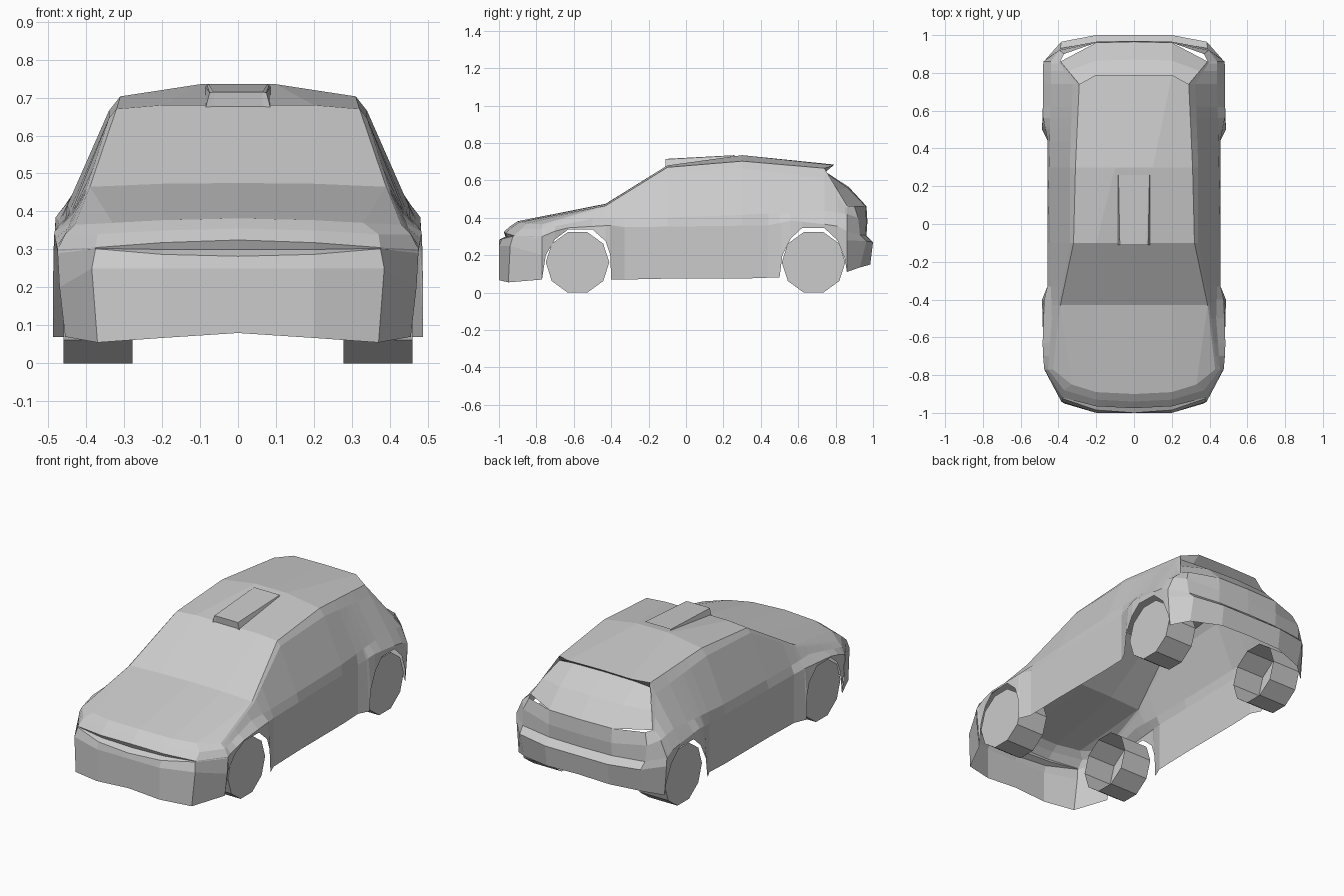
import bpy, bmesh
from mathutils import Vector, Matrix


def finish(name, bm, mirror=True):
    mesh = bpy.data.meshes.new(name)
    bm.to_mesh(mesh)
    bm.free()
    ob = bpy.data.objects.new(name, mesh)
    bpy.context.collection.objects.link(ob)
    if mirror:
        ob.modifiers.new("mirror", "MIRROR").merge_threshold = 0.001
    return ob


def skin(name, rows):
    """Loft rows of equally many points into a flat-faced half panel, mirrored in x."""
    bm = bmesh.new()
    grid = [[bm.verts.new(p) for p in row] for row in rows]
    for a, b in zip(grid, grid[1:]):
        for i in range(len(a) - 1):
            bm.faces.new((a[i], a[i + 1], b[i + 1], b[i]))
    bmesh.ops.remove_doubles(bm, verts=bm.verts, dist=0.0005)
    return finish(name, bm)


def along(profile, y):
    """Point on a lengthwise line given as (y, x, z) knots."""
    for a, b in zip(profile, profile[1:]):
        if y <= b[0]:
            t = max(0, (y - a[0]) / (b[0] - a[0]))
            p = Vector(a).lerp(Vector(b), t)
            return (p[1], y, p[2])
    return (profile[-1][1], y, profile[-1][2])


# Front bumper and nose with the narrow lens-shaped grille groove
skin("front_bumper", [
    [(0, -1, .08), (.2, -1, .067), (.37, -.95, .055), (.455, -.77, .07)],
    [(0, -1, .25), (.2, -1, .25), (.385, -.94, .25), (.47, -.77, .2)],
    [(0, -1, .282), (.2, -.985, .287), (.375, -.925, .302), (.475, -.77, .29)],
    [(0, -.965, .30), (.2, -.955, .30), (.375, -.92, .303), (.475, -.77, .295)],
    [(0, -.975, .325), (.2, -.965, .318), (.375, -.92, .305), (.475, -.77, .30)],
    [(0, -.94, .355), (.2, -.93, .35), (.37, -.88, .34), (.455, -.77, .34)],
    [(0, -.9, .382), (.2, -.89, .377), (.33, -.85, .37), (.43, -.77, .365)],
])

# Hood, windshield, roof
base = [(0, -.43, .475), (.2, -.43, .473), (.39, -.43, .465)]
top = [(0, -.1, .68), (.2, -.1, .68), (.32, -.1, .67)]
tail = [(0, .79, .685), (.2, .79, .682), (.29, .74, .665)]
skin("hood", [
    [(0, -.9, .382), (.2, -.89, .377), (.33, -.85, .37), (.43, -.77, .365)],
    base + [base[-1]],
])
skin("windshield", [base, top])
skin("roof", [top, [(0, .3, .735), (.1, .3, .735), (.31, .3, .703)], tail])

# Rear hatch under the roof lip
skin("rear_hatch", [
    tail,
    [(0, .74, .65), (.2, .74, .647), (.29, .74, .64)],
    [(0, .87, .565), (.2, .865, .56), (.348, .81, .548)],
    [(0, .965, .462), (.2, .96, .462), (.39, .86, .465)],
])
skin("tailgate", [
    [(0, .965, .462), (.2, .96, .462), (.37, .90, .462), (.39, .86, .465)],
    [(0, .97, .38), (.2, .965, .38), (.395, .92, .40), (.44, .86, .42)],
    [(0, .965, .305), (.2, .96, .305), (.39, .93, .31), (.48, .86, .33)],
])
skin("rear_bumper", [
    [(0, .965, .305), (.2, .96, .305), (.39, .93, .31), (.48, .86, .33)],
    [(0, 1, .27), (.2, 1, .27), (.385, .965, .275), (.478, .86, .28)],
    [(0, .985, .155), (.2, .985, .15), (.38, .93, .135), (.465, .86, .11)],
])

# Body side: lower edge with both wheel arches, then lengthwise lines up to the roof
sill = [(-.77, .07), (-.75, .2), (-.7, .285), (-.63, .338), (-.5, .338), (-.43, .275),
        (-.405, .2), (-.4, .07), (-.33, .07), (-.1, .075), (.3, .075), (.44, .08),
        (.5, .08), (.515, .2), (.56, .29), (.62, .345), (.74, .345), (.81, .28),
        (.85, .18), (.86, .11)]
low = [(-.77, .455, 0), (-.66, .48, 0), (-.4, .487, 0), (-.33, .458, 0),
       (.44, .457, 0), (.5, .487, 0), (.84, .475, 0), (.86, .465, 0)]
lines = [
    # shoulder
    [(-.77, .475, .30), (-.66, .485, .345), (-.4, .475, .36), (-.33, .458, .35),
     (.44, .457, .36), (.56, .48, .385), (.8, .482, .36), (.86, .48, .33)],
    # belt line
    [(-.77, .455, .34), (-.5, .435, .395), (-.33, .44, .395), (.3, .45, .415),
     (.74, .44, .44), (.86, .44, .42)],
    # window rail
    [(-.77, .44, .355), (-.43, .40, .455), (-.1, .34, .645), (.3, .34, .665),
     (.74, .325, .61), (.86, .40, .45)],
    # roof edge
    [(-.77, .43, .365), (-.43, .39, .465), (-.1, .32, .67), (.3, .31, .703),
     (.74, .29, .665), (.86, .39, .465)],
]
skin("body_side", [[(along(low, y)[0], y, z) for y, z in sill]]
     + [[along(line, y) for y, z in sill] for line in lines])

# Roof scoop tapering back into the roof
skin("roof_scoop", [
    [(0, -.105, .675), (.065, -.105, .675), (.085, -.11, .675)],
    [(0, -.11, .715), (.065, -.11, .715), (.075, -.11, .713)],
    [(0, .26, .735), (.078, .26, .735), (.082, .26, .733)],
])
skin("scoop_wall", [[(.075, -.11, .713), (.082, .26, .733)],
                    [(.085, -.11, .675), (.086, .26, .728)]])

# Ten-sided wheels, open on the inner side
for name, y in (("front_wheels", -.58), ("rear_wheels", .682)):
    bm = bmesh.new()
    bmesh.ops.create_cone(bm, cap_ends=True, segments=10, radius1=.17, radius2=.17, depth=.182,
                          matrix=Matrix.Translation((.369, y, .162)) @ Matrix.Rotation(1.5707963, 4, "Y"))
    # put corners at the front and back so the wheel rests on a flat
    inner = [f for f in bm.faces if f.calc_center_median().x < .29]
    bmesh.ops.delete(bm, geom=inner, context="FACES_ONLY")
    finish(name, bm)
